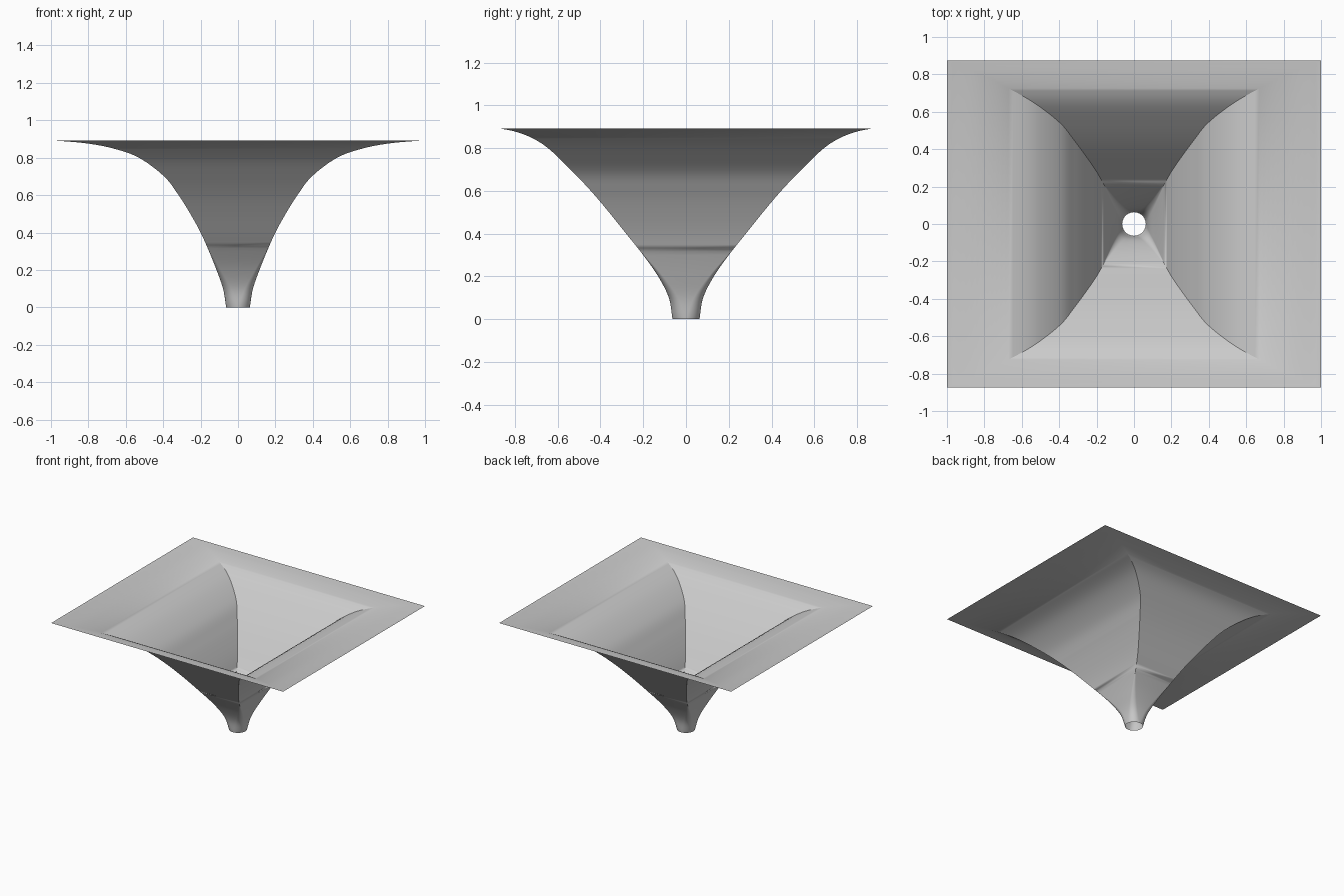
import bpy
import bmesh
import math
from mathutils import Vector

cube = bpy.data.objects.get("Cube")
if cube:
    bpy.data.objects.remove(cube, do_unlink=True)

NECK_RADIUS = 0.063
ROUND_HEIGHT = 0.32   # height where the rounded corners have become sharp
ARC_STEPS = 10
SUBSTEPS = 6

# Flare of one corner ridge: half width, half depth, height
RIDGE = [Vector(p) for p in (
    (0.063, 0.063, 0.0), (0.08, 0.08, 0.1), (0.115, 0.13, 0.2),
    (0.155, 0.20, 0.3), (0.20, 0.28, 0.4), (0.255, 0.36, 0.5),
    (0.318, 0.445, 0.6), (0.395, 0.54, 0.7), (0.53, 0.645, 0.8),
    (0.67, 0.725, 0.85), (0.82, 0.80, 0.878), (1.0, 0.873, 0.893))]


def smooth_path(points):
    """Catmull-Rom curve through the points."""
    pts = [2 * points[0] - points[1]] + points + [2 * points[-1] - points[-2]]
    path = []
    for p0, p1, p2, p3 in zip(pts, pts[1:], pts[2:], pts[3:]):
        for i in range(SUBSTEPS):
            t = i / SUBSTEPS
            path.append(p1 + t / 2 * ((p2 - p0)
                        + t * (2 * p0 - 5 * p1 + 4 * p2 - p3)
                        + t * t * (3 * p1 - p0 - 3 * p2 + p3)))
    return path + [points[-1]]


def rounded_rectangle(half_w, half_d, z):
    """Ring of points whose corner radius shrinks with height."""
    r = NECK_RADIUS * max(0.0, 1 - z / ROUND_HEIGHT)
    ring = []
    for quarter, (sx, sy) in enumerate(((1, 1), (-1, 1), (-1, -1), (1, -1))):
        for i in range(ARC_STEPS + 1):
            a = math.pi / 2 * (quarter + i / ARC_STEPS)
            ring.append((sx * (half_w - r) + r * math.cos(a),
                         sy * (half_d - r) + r * math.sin(a), z))
    return ring


# Thin open funnel: round neck flaring to a rectangular rim
bm = bmesh.new()
rings = [[bm.verts.new(co) for co in rounded_rectangle(*p)]
         for p in smooth_path(RIDGE)]
for low, high in zip(rings, rings[1:]):
    for i in range(len(low)):
        j = (i + 1) % len(low)
        bm.faces.new((low[i], low[j], high[j], high[i]))
bmesh.ops.remove_doubles(bm, verts=bm.verts, dist=0.0002)
bmesh.ops.recalc_face_normals(bm, faces=bm.faces)
mesh = bpy.data.meshes.new("funnel_canopy")
bm.to_mesh(mesh)
bm.free()

# Plain grey finish
grey = bpy.data.materials.new("light_grey")
grey.use_nodes = True
colour = (0.6, 0.6, 0.6, 1.0)
grey.diffuse_color = colour
grey.node_tree.nodes["Principled BSDF"].inputs["Base Color"].default_value = colour
mesh.materials.append(grey)

canopy = bpy.data.objects.new("funnel_canopy", mesh)
bpy.context.collection.objects.link(canopy)
bpy.context.view_layer.objects.active = canopy
canopy.select_set(True)
bpy.ops.object.shade_smooth_by_angle(angle=math.radians(30))
